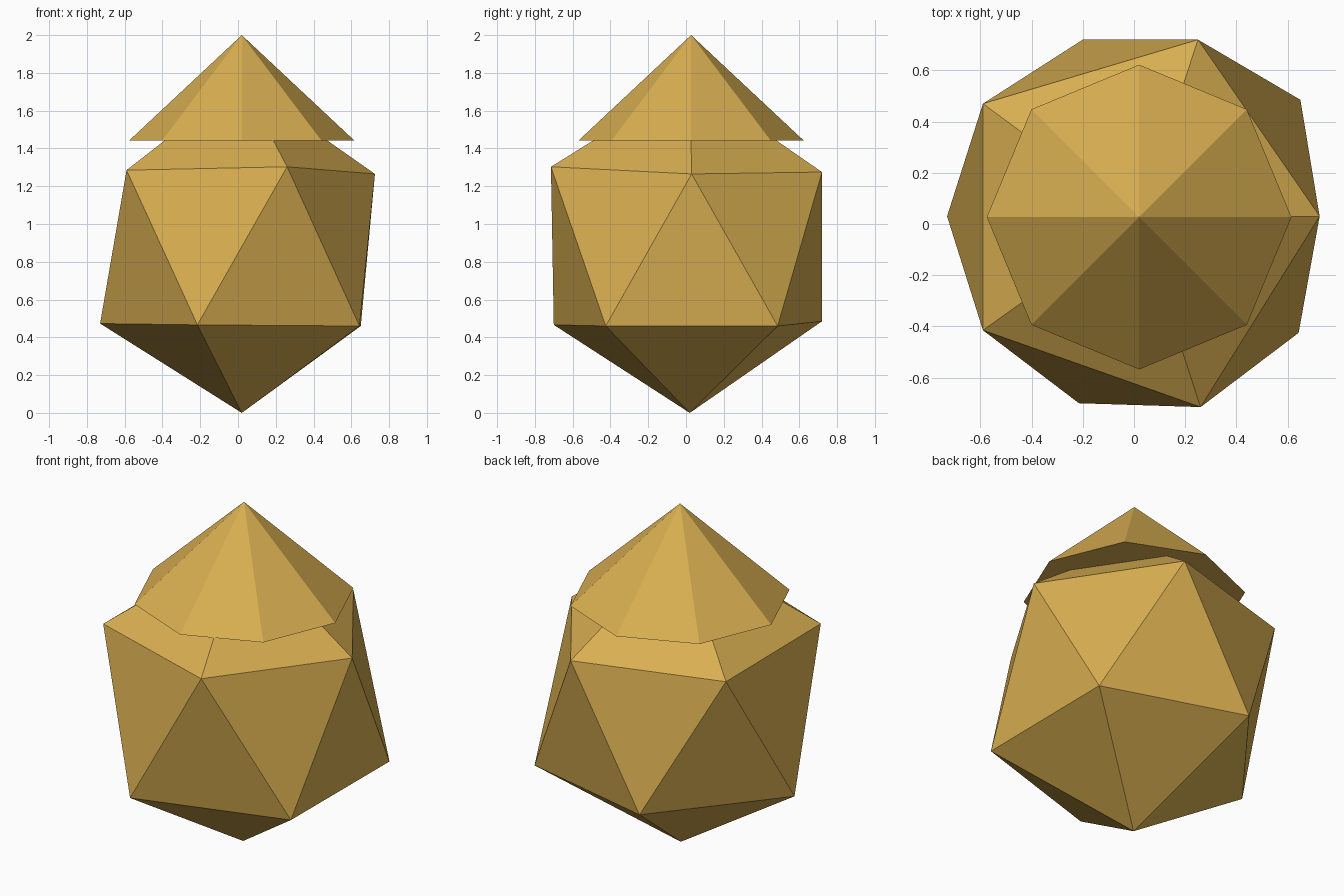
import bpy
import bmesh
from mathutils import Matrix

cube = bpy.data.objects.get("Cube")
if cube:
    bpy.data.objects.remove(cube, do_unlink=True)

gold = bpy.data.materials.new("warm gold")
gold.use_nodes = True
colour = (0.69, 0.425, 0.082, 1)
gold.diffuse_color = colour
gold.node_tree.nodes["Principled BSDF"].inputs["Base Color"].default_value = colour


def add_object(name, bm):
    bmesh.ops.recalc_face_normals(bm, faces=bm.faces)
    mesh = bpy.data.meshes.new(name)
    bm.to_mesh(mesh)
    bm.free()
    mesh.materials.append(gold)
    obj = bpy.data.objects.new(name, mesh)
    bpy.context.collection.objects.link(obj)
    return obj


# Faceted body: slightly uneven twenty-sided solid, two staggered rings and two poles
upper_ring = [(0.725, 0.03, 1.265), (0.25, 0.72, 1.275), (-0.59, 0.47, 1.28),
              (-0.59, -0.415, 1.285), (0.26, -0.715, 1.303)]
lower_ring = [(0.65, 0.485, 0.46), (-0.2, 0.72, 0.485), (-0.73, 0.03, 0.473),
              (-0.215, -0.7, 0.466), (0.643, -0.425, 0.46)]
bm = bmesh.new()
top = bm.verts.new((0.02, 0.02, 1.76))
bottom = bm.verts.new((0.02, 0.02, 0))
upper = [bm.verts.new(p) for p in upper_ring]
lower = [bm.verts.new(p) for p in lower_ring]
for i in range(len(upper)):
    j = (i + 1) % len(upper)
    for corners in ((top, upper[i], upper[j]), (upper[i], lower[i], upper[j]),
                    (upper[j], lower[i], lower[j]), (bottom, lower[j], lower[i])):
        bm.faces.new(corners)
add_object("body", bm)

# Eight-sided pointed cap with a closed underside
base_z, tip_z = 1.443, 2.0
bm = bmesh.new()
bmesh.ops.create_cone(bm, cap_ends=True, segments=8, radius1=0.595, radius2=0,
                      depth=tip_z - base_z,
                      matrix=Matrix.Translation((0.02, 0.027, (base_z + tip_z) / 2)))
bmesh.ops.remove_doubles(bm, verts=bm.verts, dist=0.0001)
add_object("cap", bm)
